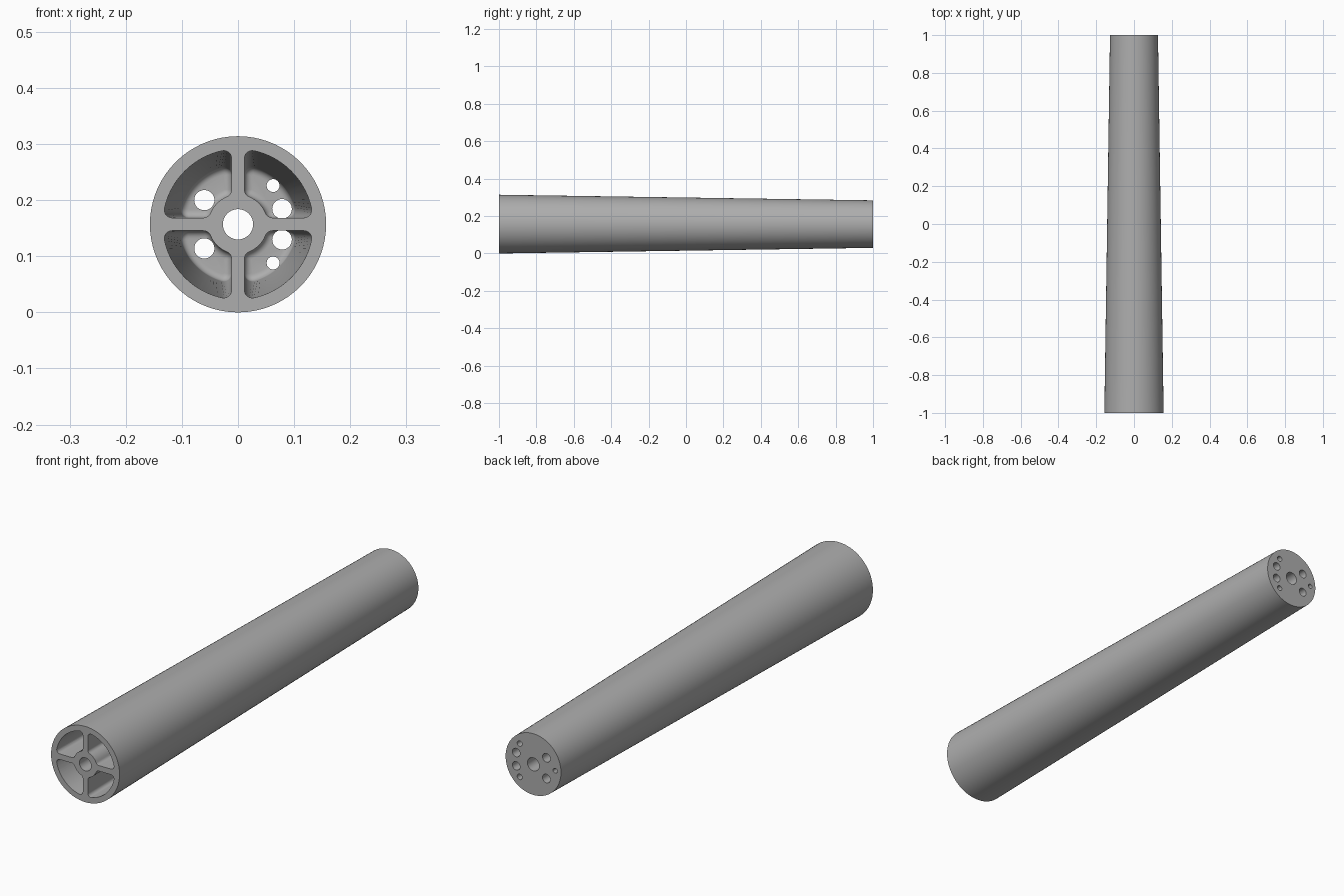
import bpy, bmesh
from math import sin, cos, pi, atan2, sqrt
from mathutils import Matrix

if "Cube" in bpy.data.objects:
    bpy.data.objects.remove(bpy.data.objects["Cube"])

FRONT_R, BACK_R = 0.157, 0.127
AXIS_Z = FRONT_R
WALL, HUB, RIB = 0.023, 0.053, 0.0115     # wall thickness, hub radius, half rib width
CORNER, FILLET, FLOOR_Y = 0.014, 0.013, 0.9

grey = bpy.data.materials.new("plain_grey")
grey.use_nodes = True
colour = (0.42, 0.42, 0.42, 1)
grey.diffuse_color = colour
grey.node_tree.nodes["Principled BSDF"].inputs["Base Color"].default_value = colour


def make_object(name, bm):
    bmesh.ops.recalc_face_normals(bm, faces=bm.faces)
    mesh = bpy.data.meshes.new(name)
    bm.to_mesh(mesh)
    bm.free()
    mesh.materials.append(grey)
    obj = bpy.data.objects.new(name, mesh)
    bpy.context.collection.objects.link(obj)
    return obj


def add_rod(bm, x, z, y0, y1, r0, r1, sides):
    """Round rod or frustum running along y, placed relative to the tube axis."""
    place = Matrix.Translation((x, (y0 + y1) / 2, AXIS_Z + z)) @ Matrix.Rotation(-pi / 2, 4, 'X')
    bmesh.ops.create_cone(bm, cap_ends=True, segments=sides, radius1=r0, radius2=r1,
                          depth=y1 - y0, matrix=place)


def arc(cx, cz, r, a0, a1, n):
    return [(cx + r * cos(a0 + (a1 - a0) * i / n), cz + r * sin(a0 + (a1 - a0) * i / n))
            for i in range(n + 1)]


def pocket_section(outer, inset):
    """Quarter sector with rounded corners between two ribs, hub and wall."""
    c = max(CORNER - inset, 0.003)
    outer, hub, rib = outer - inset, HUB + inset, RIB + inset
    d = rib + c
    ox, ix = sqrt((outer - c) ** 2 - d * d), sqrt((hub + c) ** 2 - d * d)
    oa, ia = atan2(d, ox), atan2(d, ix)
    pts = arc(ox, d, c, -pi / 2, oa, 6)
    pts += arc(0, 0, outer, oa, pi / 2 - oa, 20)[1:-1]
    pts += arc(d, ox, c, pi / 2 - oa, pi, 6)
    pts += arc(d, ix, c, pi, 3 * pi / 2 - ia, 6)
    pts += arc(0, 0, hub, pi / 2 - ia, ia, 8)[1:-1]
    pts += arc(ix, d, c, ia + pi, 3 * pi / 2, 6)
    return pts


def add_pocket(bm, turn):
    """Tapered pocket lofted from the open end to a filleted floor."""
    steps = [(-1.02, 0)]
    steps += [(FLOOR_Y - FILLET * (1 - sin(t)), FILLET * (1 - cos(t)))
              for t in (i * pi / 12 for i in range(7))]
    rings = []
    for y, inset in steps:
        outer = FRONT_R + (BACK_R - FRONT_R) * (y + 1) / 2 - WALL
        rings.append([bm.verts.new((x * cos(turn) - z * sin(turn), y,
                                    AXIS_Z + x * sin(turn) + z * cos(turn)))
                      for x, z in pocket_section(outer, inset)])
    for a, b in zip(rings, rings[1:]):
        for i in range(len(a)):
            j = (i + 1) % len(a)
            bm.faces.new((a[i], a[j], b[j], b[i]))
    bm.faces.new(rings[0])
    bm.faces.new(rings[-1])


def cut(target, bm):
    cutter = make_object("cutter", bm)
    cutter.hide_render = True
    mod = target.modifiers.new("cut", 'BOOLEAN')
    mod.operation, mod.solver, mod.object = 'DIFFERENCE', 'EXACT', cutter
    bpy.ops.object.modifier_apply(modifier=mod.name)
    bpy.data.objects.remove(cutter)


# Tapered tube body
bm = bmesh.new()
add_rod(bm, 0, 0, -1, 1, FRONT_R, BACK_R, 72)
body = make_object("tapered_tube", bm)
bpy.context.view_layer.objects.active = body
body.select_set(True)

# Four deep pockets, leaving the hub and cross ribs
bm = bmesh.new()
for k in range(4):
    add_pocket(bm, k * pi / 2)
cut(body, bm)

# Centre bore, holes through the end plate and a blind locating hole
bm = bmesh.new()
add_rod(bm, 0, 0, -1.05, 1.05, 0.027, 0.027, 40)
for side in (-1, 1):
    for x, z, r in ((-0.06, 0.043, 0.018), (0.0785, 0.0275, 0.0175), (0.0625, 0.069, 0.0115)):
        add_rod(bm, x, side * z, FLOOR_Y - 0.03, 1.05, r, r, 28)
add_rod(bm, -0.1, 0, 0.94, 1.05, 0.01, 0.01, 24)
cut(body, bm)

bpy.ops.object.shade_smooth_by_angle(angle=pi / 6)
